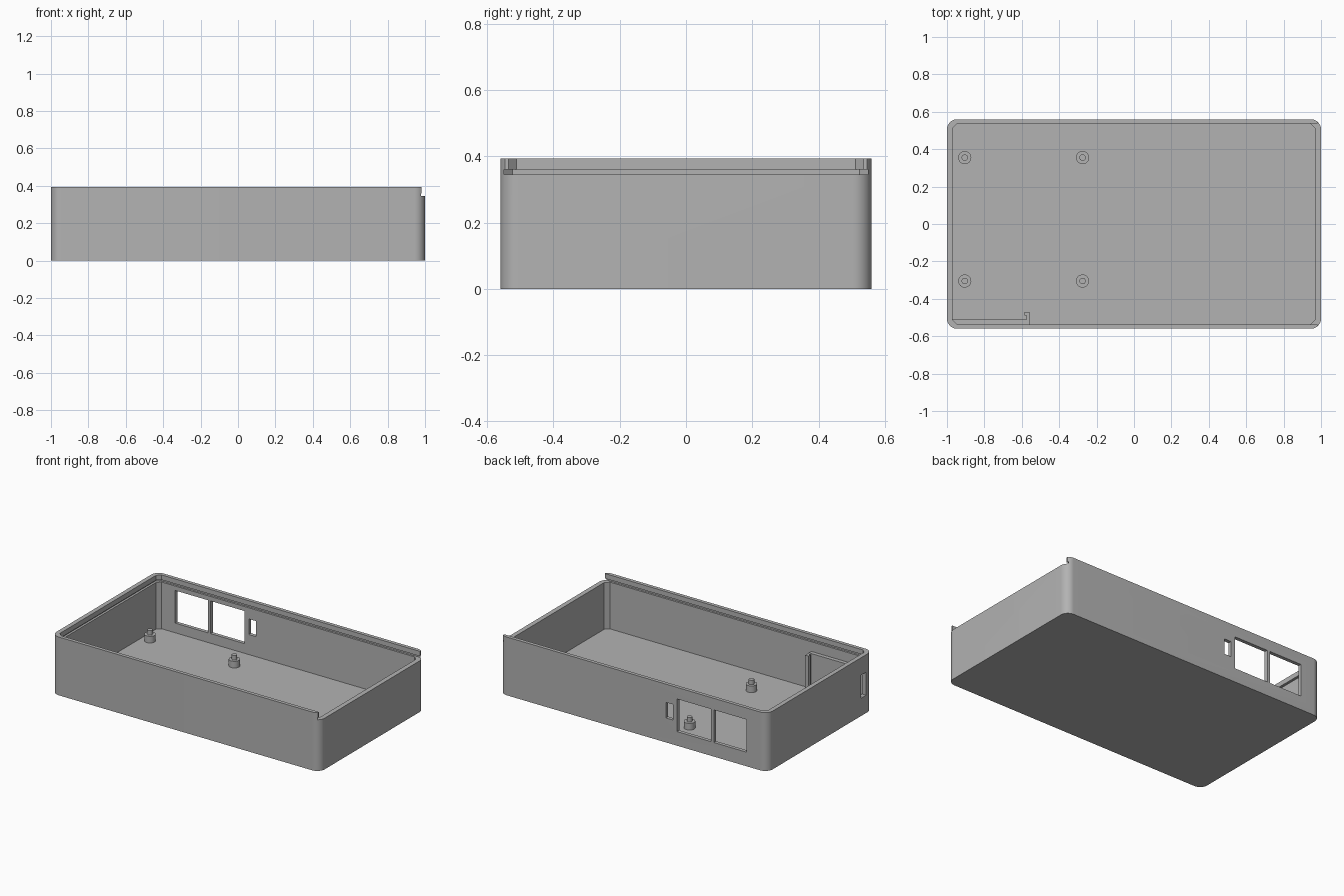
import bpy, bmesh, math

cube = bpy.data.objects.get("Cube")
if cube:
    bpy.data.objects.remove(cube, do_unlink=True)

grey = bpy.data.materials.new("plain grey")
grey.use_nodes = True
tone = (0.45, 0.45, 0.45, 1)
grey.diffuse_color = tone
grey.node_tree.nodes["Principled BSDF"].inputs["Base Color"].default_value = tone


def prism(name, outline, z0, z1):
    """Extrude a counter-clockwise xy outline from z0 to z1."""
    bm = bmesh.new()
    base = bm.faces.new([bm.verts.new((x, y, z0)) for x, y in outline])
    top = bmesh.ops.extrude_face_region(bm, geom=[base])["geom"]
    bmesh.ops.translate(bm, vec=(0, 0, z1 - z0),
                        verts=[v for v in top if isinstance(v, bmesh.types.BMVert)])
    bmesh.ops.recalc_face_normals(bm, faces=bm.faces)
    mesh = bpy.data.meshes.new(name)
    bm.to_mesh(mesh)
    bm.free()
    mesh.materials.append(grey)
    obj = bpy.data.objects.new(name, mesh)
    bpy.context.collection.objects.link(obj)
    return obj


def rounded(x0, x1, y0, y1, r, steps):
    """Rectangle outline with round corners (one step gives a chamfer)."""
    corners = [(x1 - r, y1 - r), (x0 + r, y1 - r), (x0 + r, y0 + r), (x1 - r, y0 + r)]
    points = []
    for i, (cx, cy) in enumerate(corners):
        for k in range(steps + 1):
            a = math.pi / 2 * (i + k / steps)
            points.append((cx + r * math.cos(a), cy + r * math.sin(a)))
    return points


def rect(x0, x1, y0, y1):
    return [(x0, y0), (x1, y0), (x1, y1), (x0, y1)]


def circle(cx, cy, r, n=32):
    return [(cx + r * math.cos(math.tau * i / n), cy + r * math.sin(math.tau * i / n))
            for i in range(n)]


def activate(obj):
    bpy.ops.object.select_all(action='DESELECT')
    obj.select_set(True)
    bpy.context.view_layer.objects.active = obj


def cut(target, outline, z0, z1):
    cutter = prism("cutter", outline, z0, z1)
    cutter.hide_render = True
    activate(target)
    mod = target.modifiers.new("cut", 'BOOLEAN')
    mod.operation = 'DIFFERENCE'
    mod.solver = 'EXACT'
    mod.object = cutter
    bpy.ops.object.modifier_apply(modifier=mod.name)
    bpy.data.objects.remove(cutter, do_unlink=True)


HALF_Y, HEIGHT, FLOOR = 0.56, 0.393, 0.03
SILL, LIP = 0.345, 0.36          # bottom and top of the lid groove
IN_Y = 0.536

# Tray shell with a hollow inside
tray = prism("tray", rounded(-1, 1, -HALF_Y, HALF_Y, 0.055, 12), 0, HEIGHT)
cut(tray, rounded(-0.97, 0.968, -IN_Y, IN_Y, 0.025, 1), FLOOR, 0.5)

# Sliding lid: open end and groove
cut(tray, rect(0.9, 1.1, -IN_Y, IN_Y), SILL, 0.5)
cut(tray, rounded(-0.985, 1.2, -0.549, 0.549, 0.025, 1), SILL, LIP)
cut(tray, rect(0.981, 1.1, -1, 1), SILL, 0.5)

# Back wall ports: two large windows and a small slot
for x0, x1, z0, z1 in [(-0.845, -0.6, 0.095, 0.315),
                       (-0.58, -0.325, 0.095, 0.315),
                       (-0.295, -0.242, 0.165, 0.27)]:
    cut(tray, rect(x0, x1, 0.5, 0.6), z0, z1)

# End wall slot
cut(tray, rect(-1.1, -0.9, -0.49, -0.437), 0.12, 0.275)
activate(tray)
bpy.ops.object.shade_smooth_by_angle(angle=math.radians(30))

# Board rail with a hooked end along the front wall
prism("board_rail", [(-0.98, -0.545), (-0.56, -0.545), (-0.56, -0.47), (-0.585, -0.47),
                     (-0.585, -0.49), (-0.574, -0.49), (-0.574, -0.51), (-0.98, -0.51)],
      FLOOR - 0.01, 0.28)

# Stepped mounting posts
for px in (-0.905, -0.275):
    for py in (-0.305, 0.355):
        for name, r, top in (("post_base", 0.035, 0.075), ("post_pin", 0.017, 0.105)):
            post = prism(name, circle(px, py, r), FLOOR - 0.01, top)
            activate(post)
            bpy.ops.object.shade_smooth_by_angle(angle=math.radians(30))
